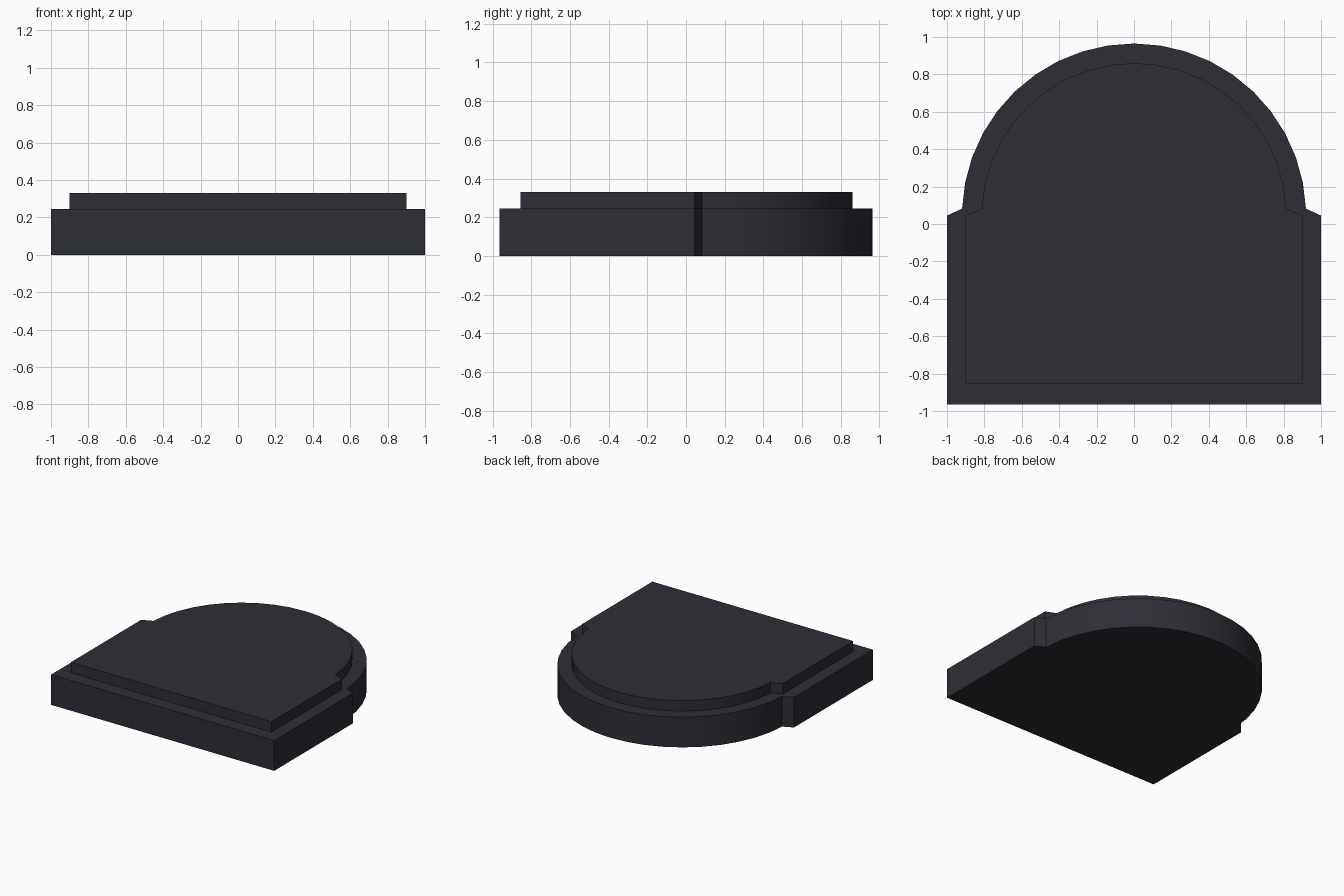
import bpy
import bmesh
import math

if "Cube" in bpy.data.objects:
    bpy.data.objects.remove(bpy.data.objects["Cube"], do_unlink=True)

# Dark slate material
slate = bpy.data.materials.new("dark_slate")
slate.use_nodes = True
colour = (0.027, 0.027, 0.037, 1.0)
slate.diffuse_color = colour
bsdf = next(n for n in slate.node_tree.nodes if n.type == 'BSDF_PRINCIPLED')
bsdf.inputs["Base Color"].default_value = colour

SHOULDER_Y = 0.045   # where the straight sides end and the arch is centred
ARCH_STEPS = 20


def arched_outline(half_width, front_y, radius):
    """Rectangle in front, sloped shoulders, round arch behind."""
    points = [(-half_width, front_y), (half_width, front_y), (half_width, SHOULDER_Y)]
    start = math.asin(0.037 / radius)
    for i in range(ARCH_STEPS + 1):
        a = start + (math.pi - 2 * start) * i / ARCH_STEPS
        points.append((radius * math.cos(a), SHOULDER_Y + radius * math.sin(a)))
    points.append((-half_width, SHOULDER_Y))
    return points


def slab(name, outline, z_low, z_high):
    """Extrude an outline upwards into a closed slab."""
    bm = bmesh.new()
    face = bm.faces.new([bm.verts.new((x, y, z_low)) for x, y in outline])
    top = bmesh.ops.extrude_face_region(bm, geom=[face])["geom"]
    bmesh.ops.translate(bm, vec=(0, 0, z_high - z_low),
                        verts=[v for v in top if isinstance(v, bmesh.types.BMVert)])
    bmesh.ops.recalc_face_normals(bm, faces=bm.faces)
    mesh = bpy.data.meshes.new(name)
    bm.to_mesh(mesh)
    bm.free()
    mesh.materials.append(slate)
    obj = bpy.data.objects.new(name, mesh)
    bpy.context.collection.objects.link(obj)
    bpy.ops.object.select_all(action='DESELECT')
    obj.select_set(True)
    bpy.context.view_layer.objects.active = obj
    bpy.ops.object.shade_smooth_by_angle(angle=math.radians(30))
    return obj


# Wide lower step, and the inset upper step sunk slightly into it
slab("lower_step", arched_outline(1.0, -0.965, 0.92), 0.0, 0.245)
slab("upper_step", arched_outline(0.90, -0.855, 0.815), 0.235, 0.33)
